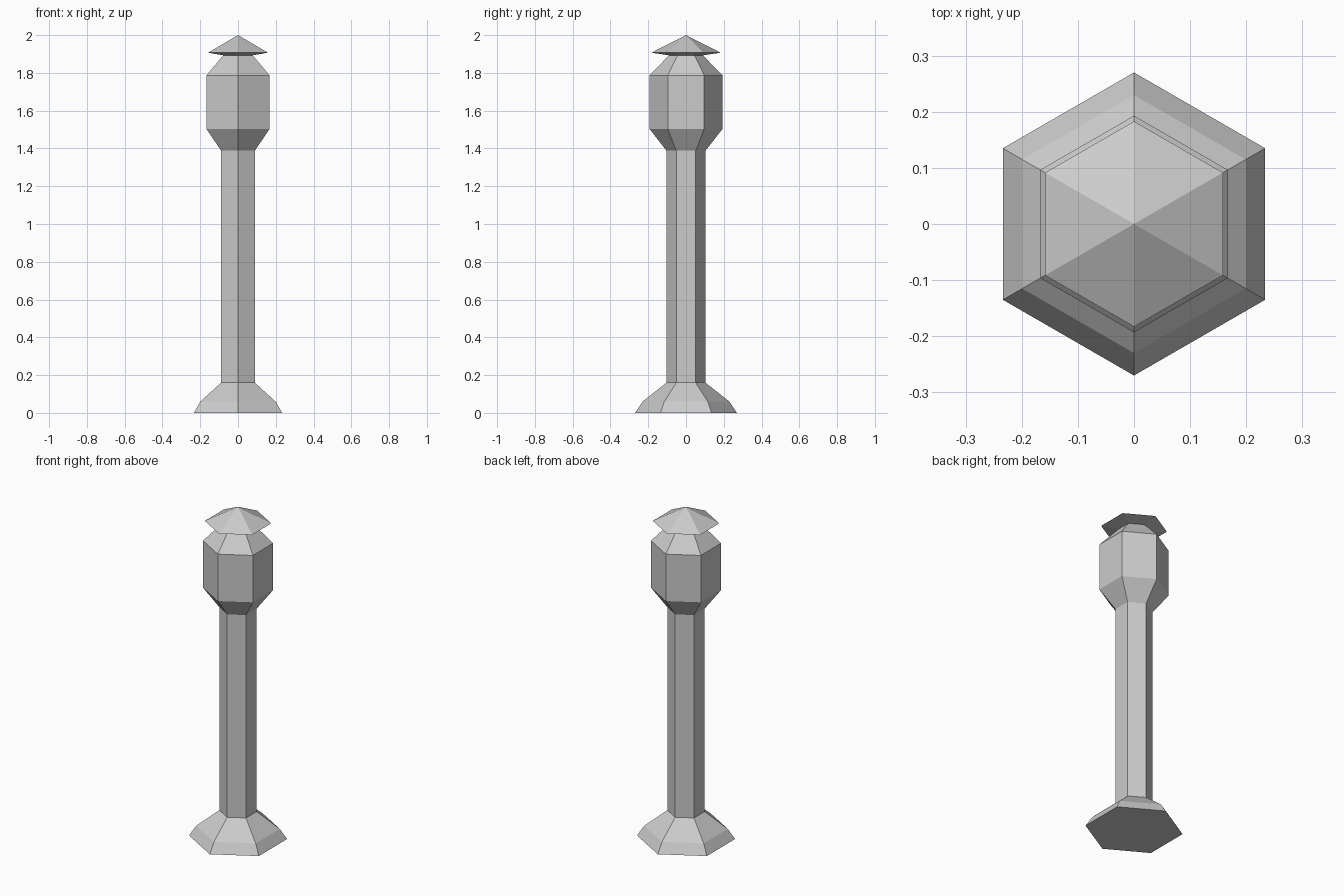
import bpy, bmesh
from math import pi, sin, cos

if "Cube" in bpy.data.objects:
    bpy.data.objects.remove(bpy.data.objects["Cube"])

SIDES = 6


def lathe(name, profile, close_bottom=False):
    """Revolve (radius, z) points into a flat-faced hexagonal shell, corners on +/-y."""
    bm = bmesh.new()
    rings = []
    for r, z in profile:
        if r == 0:
            rings.append([bm.verts.new((0, 0, z))] * SIDES)
        else:
            rings.append([bm.verts.new((r * cos(pi / 2 + i * 2 * pi / SIDES),
                                        r * sin(pi / 2 + i * 2 * pi / SIDES), z))
                          for i in range(SIDES)])
    for low, high in zip(rings, rings[1:]):
        for i in range(SIDES):
            j = (i + 1) % SIDES
            corners = [low[i], low[j], high[j], high[i]]
            bm.faces.new(list(dict.fromkeys(corners)))
    if close_bottom:
        bm.faces.new(rings[0][::-1])
    mesh = bpy.data.meshes.new(name)
    bm.to_mesh(mesh)
    bm.free()
    obj = bpy.data.objects.new(name, mesh)
    bpy.context.collection.objects.link(obj)
    return obj


# Flared foot
lathe("base", [(0.27, 0), (0.23, 0.06), (0.103, 0.16)], close_bottom=True)
# Straight column
lathe("post", [(0.103, 0.16), (0.103, 1.388)])
# Lamp housing with tapered bottom and shoulder
lathe("lantern", [(0.103, 1.388), (0.193, 1.503), (0.193, 1.787), (0.09, 1.893)])
# Overhanging pointed cap
lathe("roof", [(0.09, 1.893), (0.183, 1.907), (0, 2.0)])
